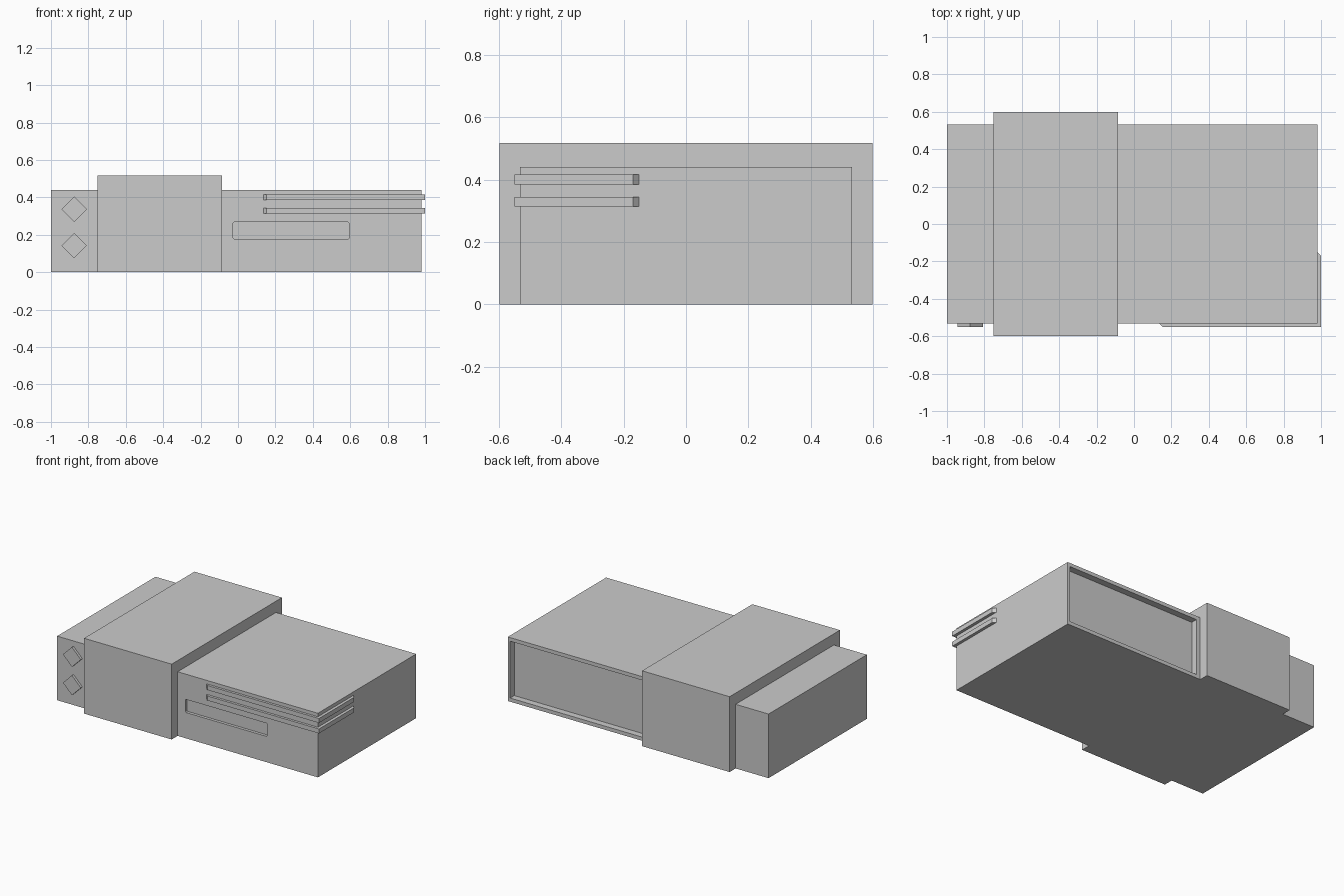
import bpy
import bmesh
from mathutils import Vector

if "Cube" in bpy.data.objects:
    bpy.data.objects.remove(bpy.data.objects["Cube"], do_unlink=True)

# Single flat grey
grey = bpy.data.materials.new("plain_grey")
grey.use_nodes = True
COLOUR = (0.6, 0.6, 0.6, 1)
grey.diffuse_color = COLOUR
grey.node_tree.nodes["Principled BSDF"].inputs["Base Color"].default_value = COLOUR


def finish(name, bm):
    bmesh.ops.recalc_face_normals(bm, faces=bm.faces)
    mesh = bpy.data.meshes.new(name)
    bm.to_mesh(mesh)
    bm.free()
    mesh.materials.append(grey)
    obj = bpy.data.objects.new(name, mesh)
    bpy.context.collection.objects.link(obj)
    return obj


def box(name, low, high):
    low, high = Vector(low), Vector(high)
    bm = bmesh.new()
    bmesh.ops.create_cube(bm, size=1)
    for v in bm.verts:
        v.co = (low + high) / 2 + v.co * (high - low)
    return finish(name, bm)


def prism(name, outline, offset):
    """Extrude a closed outline of points along an offset."""
    bm = bmesh.new()
    face = bm.faces.new([bm.verts.new(p) for p in outline])
    out = bmesh.ops.extrude_face_region(bm, geom=[face])["geom"]
    bmesh.ops.translate(bm, vec=offset,
                        verts=[g for g in out if isinstance(g, bmesh.types.BMVert)])
    return finish(name, bm)


def carve(target, cutter):
    mod = target.modifiers.new("recess", "BOOLEAN")
    mod.operation = "DIFFERENCE"
    mod.solver = "EXACT"
    mod.object = cutter
    bpy.context.view_layer.objects.active = target
    bpy.ops.object.modifier_apply(modifier=mod.name)
    bpy.data.objects.remove(cutter, do_unlink=True)


HALF, TOP = 0.533, 0.44
FRONT = -0.55
BAND_L, BAND_R, END = -0.75, -0.085, 0.98

# Main masses: end block, raised band and long block
box("end_block", (-1, -HALF, 0), (BAND_L, HALF, TOP))
box("raised_band", (BAND_L, -0.598, 0), (BAND_R, 0.598, 0.517))
long_block = box("long_block", (BAND_R, -HALF, 0), (END, HALF, TOP))

# Back panel recess
carve(long_block, box("back_cutter", (-0.055, HALF - 0.045, 0.025), (0.962, 0.7, 0.415)))

# Front slot with slightly clipped corners
x0, x1, z0, z1, c = -0.027, 0.595, 0.177, 0.267, 0.006
slot = [(x0 + c, z0), (x1 - c, z0), (x1, z0 + c), (x1, z1 - c),
        (x1 - c, z1), (x0 + c, z1), (x0, z1 - c), (x0, z0 + c)]
carve(long_block, prism("slot_cutter", [(x, -HALF + 0.02, z) for x, z in slot], (0, -0.2, 0)))

# Two trim strips wrapping the front corner, with bevelled ends
strip = [(0.135, -HALF), (0.152, FRONT), (1, FRONT), (1, -0.17),
         (END, -0.15), (END, -HALF)]
for name, z in (("lower_trim_strip", 0.313), ("upper_trim_strip", 0.385)):
    prism(name, [(x, y, z) for x, y in strip], (0, 0, 0.031))

# Two raised diamond knobs
R, CX = 0.068, -0.876
for name, z in (("lower_diamond", 0.142), ("upper_diamond", 0.336)):
    corners = [(CX - R, z), (CX, z - R), (CX + R, z), (CX, z + R)]
    prism(name, [(x, -HALF, zz) for x, zz in corners], (0, FRONT + HALF, 0))
